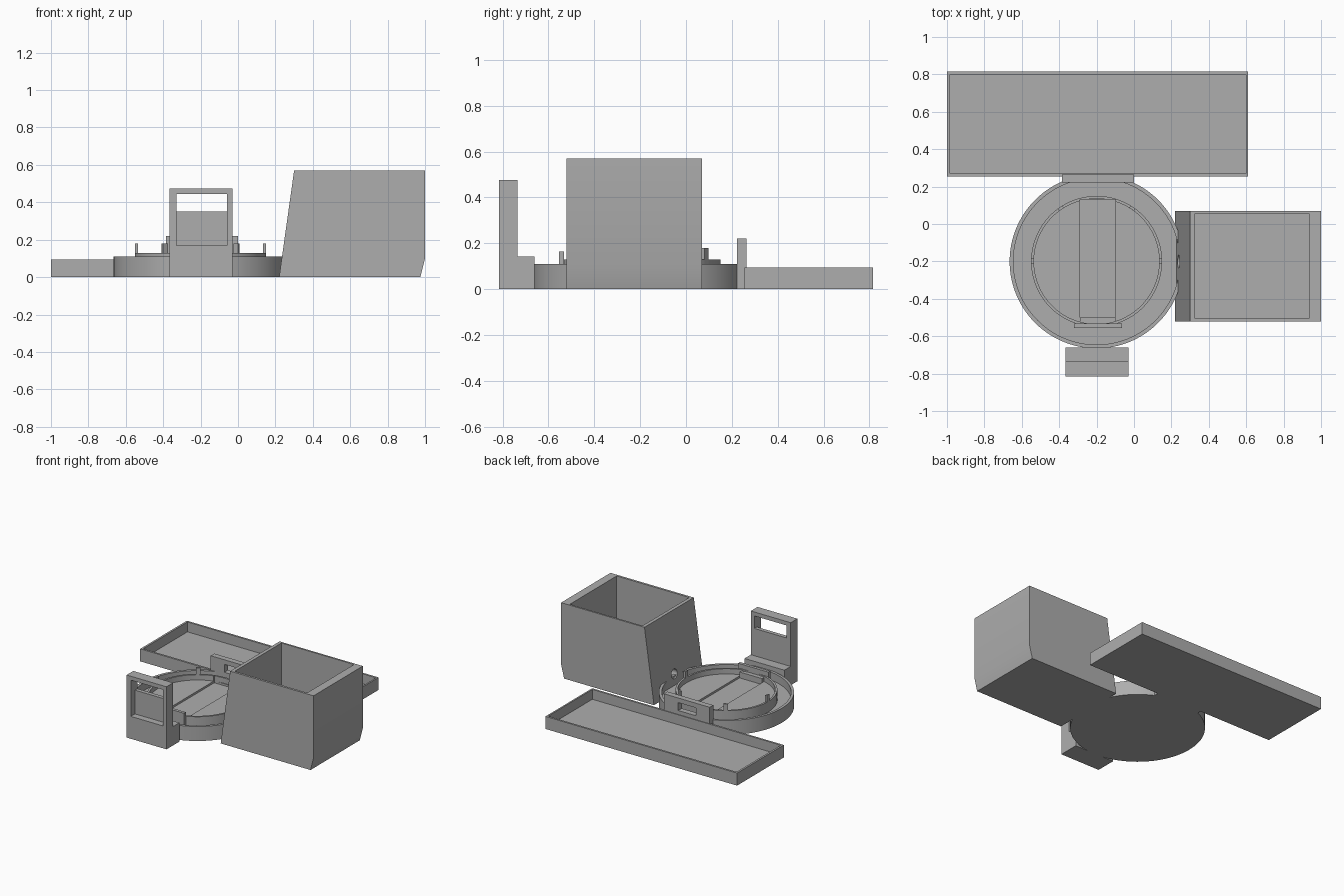
import bpy, bmesh
from math import pi, cos, sin, radians
from mathutils import Vector, Matrix

if "Cube" in bpy.data.objects:
    bpy.data.objects.remove(bpy.data.objects["Cube"], do_unlink=True)

grey = bpy.data.materials.new("plain grey")
grey.use_nodes = True
GREY = (0.42, 0.42, 0.42, 1)
grey.diffuse_color = GREY
grey.node_tree.nodes["Principled BSDF"].inputs["Base Color"].default_value = GREY

CX = CY = -0.2  # centre of the round base


def make(name, bm):
    bmesh.ops.recalc_face_normals(bm, faces=bm.faces)
    mesh = bpy.data.meshes.new(name)
    bm.to_mesh(mesh)
    bm.free()
    mesh.materials.append(grey)
    obj = bpy.data.objects.new(name, mesh)
    bpy.context.collection.objects.link(obj)
    return obj


def prism(name, profile, y0, y1):
    """Extrude an xz profile along y."""
    bm = bmesh.new()
    face = bm.faces.new([bm.verts.new((x, y0, z)) for x, z in profile])
    out = bmesh.ops.extrude_face_region(bm, geom=[face])
    verts = [g for g in out["geom"] if isinstance(g, bmesh.types.BMVert)]
    bmesh.ops.translate(bm, verts=verts, vec=(0, y1 - y0, 0))
    return make(name, bm)


def block(name, x, y, z):
    return prism(name, [(x[0], z[0]), (x[1], z[0]), (x[1], z[1]), (x[0], z[1])], *y)


def cylinder_x(name, x, y, z, r):
    """Cylinder lying along x."""
    bm = bmesh.new()
    bmesh.ops.create_cone(bm, cap_ends=True, segments=32, radius1=r, radius2=r,
                          depth=x[1] - x[0],
                          matrix=Matrix.Translation((sum(x) / 2, y, z)) @ Matrix.Rotation(pi / 2, 4, "Y"))
    return make(name, bm)


def cut(obj, cutter):
    cutter.hide_render = True
    mod = obj.modifiers.new("cut", "BOOLEAN")
    mod.operation, mod.solver, mod.object = "DIFFERENCE", "EXACT", cutter
    bpy.context.view_layer.objects.active = obj
    bpy.ops.object.modifier_apply(modifier=mod.name)
    bpy.data.objects.remove(cutter, do_unlink=True)


def revolve(name, profile, steps=128):
    """Spin an rz profile, which starts and ends on the axis."""
    bm = bmesh.new()
    verts = [bm.verts.new((r, 0, z)) for r, z in profile]
    edges = [bm.edges.new(pair) for pair in zip(verts, verts[1:])]
    bmesh.ops.spin(bm, geom=verts + edges, cent=(0, 0, 0), axis=(0, 0, 1),
                   angle=2 * pi, steps=steps)
    bmesh.ops.remove_doubles(bm, verts=bm.verts, dist=0.0005)
    bmesh.ops.translate(bm, verts=bm.verts, vec=(CX, CY, 0))
    return make(name, bm)


# Round base: outer rim, channel, inner rim and sunken floor
base = revolve("round_base", [(0, 0), (0.465, 0), (0.465, 0.11), (0.445, 0.11), (0.445, 0.05),
                              (0.35, 0.05), (0.35, 0.13), (0.335, 0.13), (0.335, 0.09), (0, 0.09)])
cut(base, block("groove_cutter", (-0.29, -0.10), (-0.50, 0.13), (0.075, 0.2)))

# Small upright tabs on the inner rim
for i, angle in enumerate((0, 56, 124, 180)):
    a = radians(angle)
    tab = block("rim_tab_%d" % (i + 1), (-0.0075, 0.0075), (-0.015, 0.015), (0.09, 0.18))
    spin = Matrix.Rotation(a, 4, "Z")
    tab.data.transform(Matrix.Translation((CX + 0.3425 * cos(a), CY + 0.3425 * sin(a), 0)) @ spin)

# Clip at the front of the inner rim
block("front_clip", (-0.32, -0.065), (-0.555, -0.532), (0.05, 0.165))
block("front_clip_tongue", (-0.29, -0.10), (-0.54, -0.50), (0.05, 0.12))

# Front bracket with a pocket that opens into a slot at the top
bracket = block("front_bracket", (-0.365, -0.03), (-0.815, -0.735), (0, 0.475))
cut(bracket, block("pocket_cutter", (-0.33, -0.06), (-0.9, -0.765), (0.17, 0.445)))
cut(bracket, block("slot_cutter", (-0.33, -0.06), (-0.9, -0.6), (0.35, 0.445)))
block("front_bracket_foot", (-0.365, -0.03), (-0.735, -0.66), (0, 0.143))

# Rear connector plate with a slot
plate = block("rear_plate", (-0.385, 0.0), (0.222, 0.265), (0, 0.22))
cut(plate, block("plate_slot_cutter", (-0.27, -0.12), (0.1, 0.4), (0.125, 0.185)))

# Long shallow tray
tray = block("long_tray", (-1, 0.61), (0.255, 0.815), (0, 0.095))
cut(tray, block("tray_cutter", (-0.985, 0.598), (0.27, 0.80), (0.02, 0.3)))

# Open bin with a sloped inner side and a cable hole
bin_box = prism("open_bin", [(0.22, 0), (0.975, 0), (1, 0.10), (1, 0.57), (0.30, 0.57)], -0.522, 0.07)
cut(bin_box, block("bin_cutter", (0.326, 0.936), (-0.505, 0.056), (0.03, 0.8)))
cut(bin_box, cylinder_x("hole_cutter", (0.1, 0.4), -0.2, 0.13, 0.035))

# Smooth the round parts, keep edges sharp
bpy.ops.object.select_all(action="DESELECT")
for obj in (base, bin_box):
    obj.select_set(True)
bpy.context.view_layer.objects.active = base
bpy.ops.object.shade_smooth_by_angle(angle=radians(30))
